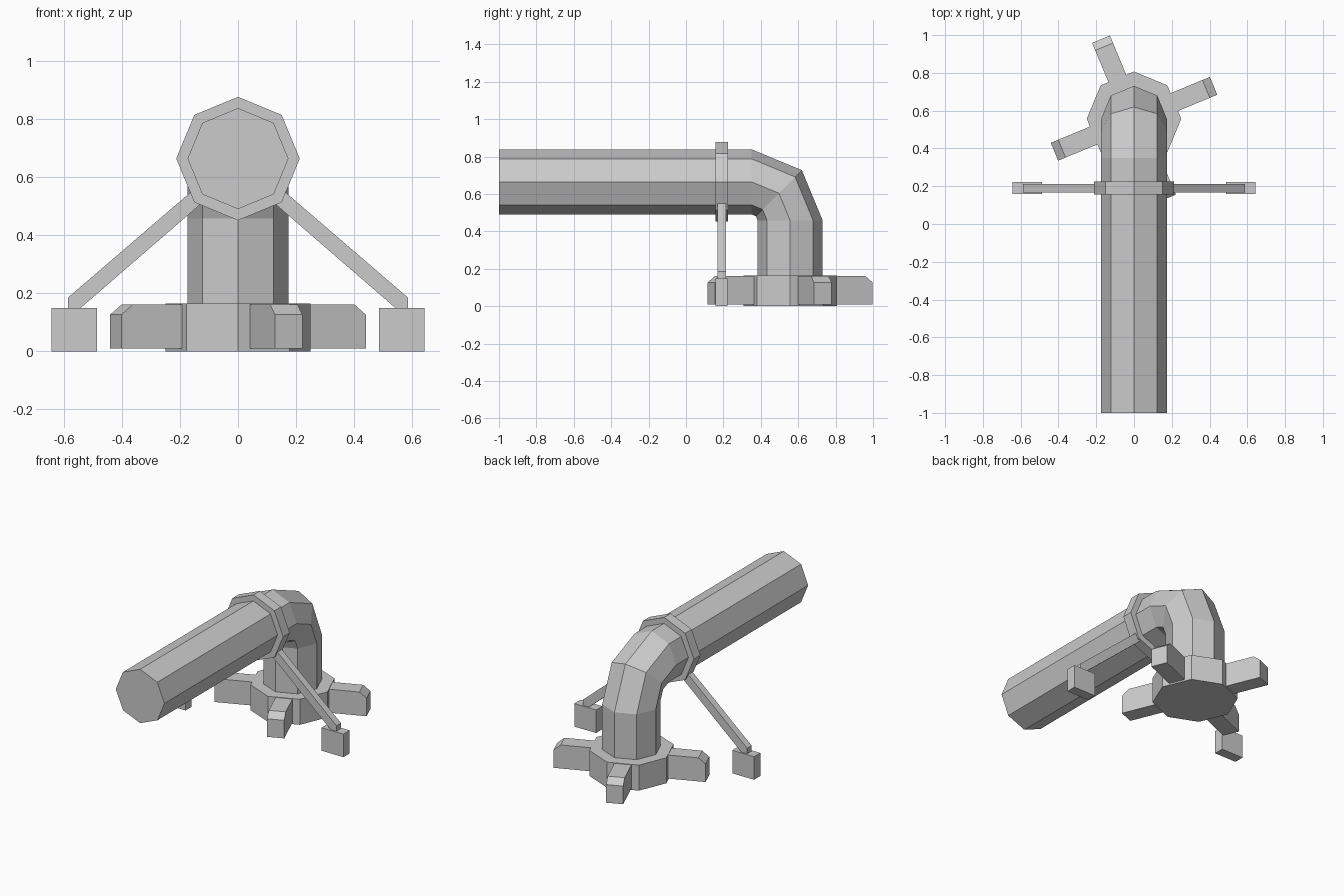
import bpy, bmesh, math
from mathutils import Matrix, Vector

cube = bpy.data.objects.get("Cube")
if cube:
    bpy.data.objects.remove(cube)

GREY = (0.6, 0.6, 0.6, 1)
grey = bpy.data.materials.new("plain grey")
grey.use_nodes = True
grey.diffuse_color = GREY
grey.node_tree.nodes["Principled BSDF"].inputs["Base Color"].default_value = GREY

SIDES = 8
BASE_Y, PIPE_Z = 0.557, 0.665


def loft(name, rings):
    """Skin a row of equal rings and cap both ends."""
    bm = bmesh.new()
    rows = [[bm.verts.new(p) for p in ring] for ring in rings]
    n = len(rows[0])
    for a, b in zip(rows, rows[1:]):
        for i in range(n):
            j = (i + 1) % n
            bm.faces.new((a[i], a[j], b[j], b[i]))
    bm.faces.new(rows[0])
    bm.faces.new(rows[-1])
    bmesh.ops.recalc_face_normals(bm, faces=bm.faces)
    mesh = bpy.data.meshes.new(name)
    bm.to_mesh(mesh)
    bm.free()
    mesh.materials.append(grey)
    obj = bpy.data.objects.new(name, mesh)
    bpy.context.collection.objects.link(obj)
    return obj


def octagon(y, z, radius, tilt):
    """Ring in the pipe plane: tilt 0 faces along y, 90 degrees faces along z."""
    out = Vector((0, math.sin(tilt), math.cos(tilt)))
    steps = [math.tau * i / SIDES for i in range(SIDES)]
    return [Vector((0, y, z)) + radius * (out * math.cos(a) + Vector((math.sin(a), 0, 0)))
            for a in steps]


def extrude_y(name, outline, y0, y1):
    return loft(name, [[(x, y, z) for x, z in outline] for y in (y0, y1)])


# Elbow pipe: long horizontal run, bend and riser
R, BEND = 0.174, 0.207
cy, cz = BASE_Y - BEND, PIPE_Z - BEND
rings = [octagon(-1, PIPE_Z, R, 0)]
for t in (0, math.pi / 4, math.pi / 2):
    rings.append(octagon(cy + BEND * math.sin(t), cz + BEND * math.cos(t), R, t))
rings.append(octagon(BASE_Y, 0.1, R, math.pi / 2))
loft("elbow_pipe", rings)

# Base flange
loft("base_flange", [octagon(BASE_Y, z, 0.25, math.pi / 2) for z in (0, 0.165)])

# Four chamfered feet on the flange sides
foot = [(0.18, 0.01), (0.456, 0.01), (0.456, 0.127), (0.413, 0.162), (0.18, 0.162)]
for i in range(4):
    leg = extrude_y(f"flange_foot_{i + 1}", foot, -0.051, 0.051)
    leg.data.transform(Matrix.Translation((0, BASE_Y, 0))
                       @ Matrix.Rotation(math.radians(22.5 + 90 * i), 4, "Z"))

# Collar around the horizontal run
loft("pipe_collar", [octagon(y, PIPE_Z, 0.213, 0) for y in (0.157, 0.224)])

# Slanted struts with block feet on both sides
strut = [(0.587, 0.185), (0.587, 0.148), (0.545, 0.148), (0.13, 0.507), (0.13, 0.578)]
block = [(0.487, 0), (0.643, 0), (0.643, 0.149), (0.487, 0.149)]
for side, s in (("left", 1), ("right", -1)):
    extrude_y(f"{side}_strut", [(s * x, z) for x, z in strut], 0.168, 0.213)
    extrude_y(f"{side}_strut_block", [(s * x, z) for x, z in block], 0.159, 0.223)
